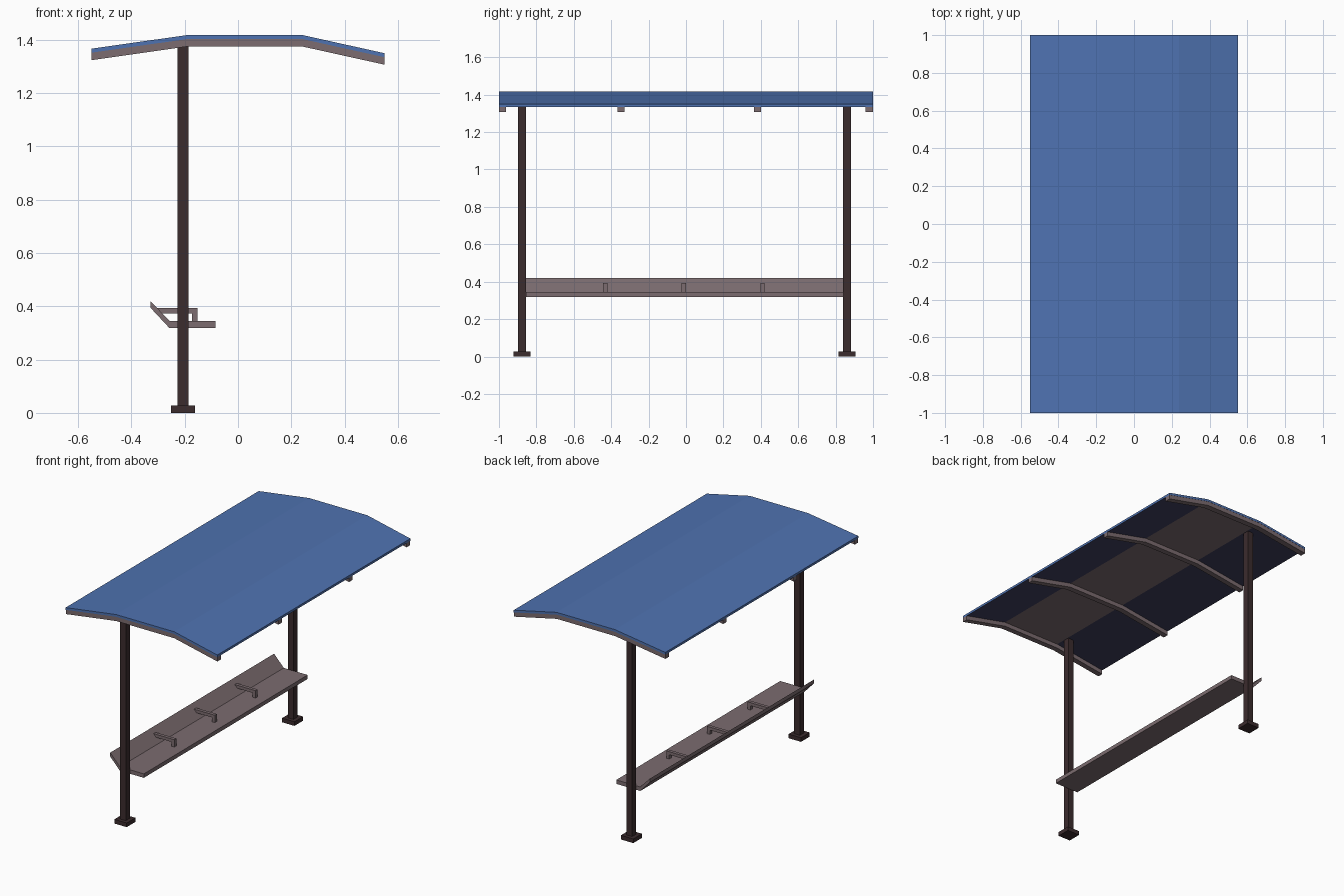
import bpy, bmesh

if "Cube" in bpy.data.objects:
    bpy.data.objects.remove(bpy.data.objects["Cube"])


def material(name, r, g, b):
    m = bpy.data.materials.new(name)
    m.diffuse_color = (r, g, b, 1)
    m.use_nodes = True
    m.node_tree.nodes["Principled BSDF"].inputs["Base Color"].default_value = m.diffuse_color
    return m


BLUE = material("roof blue", 0.078, 0.17, 0.44)
TAUPE = material("taupe metal", 0.20, 0.15, 0.16)
DARK = material("dark brown metal", 0.044, 0.025, 0.027)
NAVY = material("underside navy", 0.05, 0.05, 0.11)


def extrude(name, profile, y0, y1, *mats):
    """Sweep an x-z outline from y0 to y1."""
    bm = bmesh.new()
    face = bm.faces.new([bm.verts.new((x, y0, z)) for x, z in profile])
    res = bmesh.ops.extrude_face_region(bm, geom=[face])
    verts = [v for v in res["geom"] if isinstance(v, bmesh.types.BMVert)]
    bmesh.ops.translate(bm, verts=verts, vec=(0, y1 - y0, 0))
    bmesh.ops.recalc_face_normals(bm, faces=bm.faces)
    mesh = bpy.data.meshes.new(name)
    bm.to_mesh(mesh)
    bm.free()
    for m in mats:
        mesh.materials.append(m)
    ob = bpy.data.objects.new(name, mesh)
    bpy.context.collection.objects.link(ob)
    return ob


def box(name, x0, x1, y0, y1, z0, z1, mat):
    return extrude(name, [(x0, z0), (x1, z0), (x1, z1), (x0, z1)], y0, y1, mat)


# Bent roof line, shared by the panel and the ribs
BEND = [(-0.55, 1.366), (-0.185, 1.418), (0.238, 1.418), (0.55, 1.349)]


def band(top, bottom):
    return [(x, z - top) for x, z in BEND] + [(x, z - bottom) for x, z in reversed(BEND)]


# Roof panel: blue, navy sloping undersides, taupe flat underside
roof = extrude("roof_panel", band(0, 0.015), -1, 1, BLUE, NAVY, TAUPE)
for p in roof.data.polygons:
    if p.normal.z < -0.5:
        p.material_index = 2 if p.normal.z < -0.999 else 1

# Ribs under the roof
for i, (y0, y1) in enumerate([(-0.999, -0.963), (-0.367, -0.33), (0.364, 0.40), (0.96, 0.999)]):
    extrude(f"roof_rib_{i + 1}", band(0.015, 0.043), y0, y1, TAUPE)

# Posts and base plates
for side, y in (("front", -0.877), ("back", 0.861)):
    box(f"{side}_post", -0.227, -0.185, y - 0.021, y + 0.021, 0.027, 1.40, DARK)
    box(f"{side}_base", -0.252, -0.162, y - 0.045, y + 0.045, 0, 0.027, DARK)

# Bench: seat with a sloping back
extrude("bench", [(-0.084, 0.319), (-0.084, 0.345), (-0.257, 0.345), (-0.328, 0.419),
                  (-0.328, 0.394), (-0.258, 0.319)], -0.856, 0.842, TAUPE)

# Armrests: bar from the back plus a short leg
for i, y in enumerate((-0.432, -0.012, 0.41)):
    extrude(f"armrest_{i + 1}", [(-0.152, 0.345), (-0.152, 0.393), (-0.303, 0.393),
                                 (-0.284, 0.373), (-0.173, 0.373), (-0.173, 0.345)],
            y - 0.011, y + 0.011, TAUPE)
